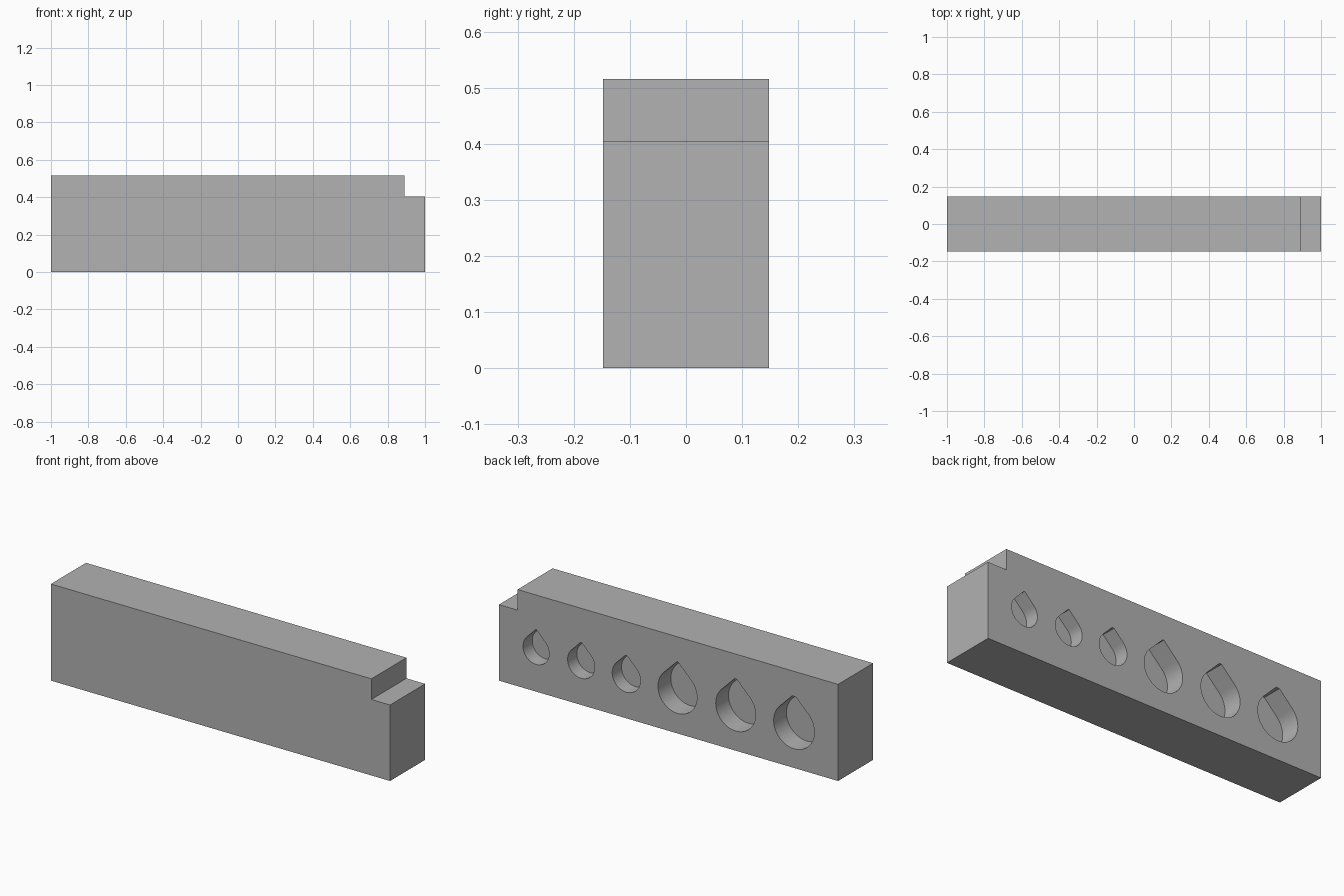
import bpy, bmesh, math

if "Cube" in bpy.data.objects:
    bpy.data.objects.remove(bpy.data.objects["Cube"])

HALF_Y = 0.1475
HOLE_Z = 0.222

grey = bpy.data.materials.new("plain_grey")
grey.diffuse_color = (0.445, 0.445, 0.445, 1)
grey.use_nodes = True
grey.node_tree.nodes["Principled BSDF"].inputs["Base Color"].default_value = grey.diffuse_color


def extrude_profile(name, points, y0, y1):
    """Solid made from an (x, z) outline swept along y."""
    bm = bmesh.new()
    face = bm.faces.new([bm.verts.new((x, y0, z)) for x, z in points])
    swept = bmesh.ops.extrude_face_region(bm, geom=[face])["geom"]
    verts = [v for v in swept if isinstance(v, bmesh.types.BMVert)]
    bmesh.ops.translate(bm, verts=verts, vec=(0, y1 - y0, 0))
    bmesh.ops.recalc_face_normals(bm, faces=bm.faces)
    mesh = bpy.data.meshes.new(name)
    bm.to_mesh(mesh)
    bm.free()
    mesh.materials.append(grey)
    obj = bpy.data.objects.new(name, mesh)
    bpy.context.collection.objects.link(obj)
    return obj


def teardrop(cx, r, top):
    """Circle with a 45 degree peak, clipped flat at the given height."""
    pts = []
    for i in range(49):
        a = math.radians(135 + 270 * i / 48)
        pts.append((cx + r * math.cos(a), HOLE_Z + r * math.sin(a)))
    half = max(math.sqrt(2) * r - top, 0.001)
    return pts + [(cx + half, HOLE_Z + top), (cx - half, HOLE_Z + top)]


# Block with a stepped corner
block = extrude_profile("block", [(-1, 0), (1, 0), (1, 0.405), (0.89, 0.405),
                                  (0.89, 0.515), (-1, 0.515)], -HALF_Y, HALF_Y)

# Blind teardrop holes in the back: x, radius, peak height, depth
holes = [(0.781, 0.077, 0.109, 0.078), (0.515, 0.080, 0.111, 0.078),
         (0.249, 0.083, 0.112, 0.078), (-0.053, 0.115, 0.160, 0.108),
         (-0.396, 0.1175, 0.160, 0.108), (-0.740, 0.120, 0.160, 0.108)]
cutters = []
for x, r, top, depth in holes:
    cutter = extrude_profile("hole_cutter", teardrop(x, r, top),
                             HALF_Y - depth, HALF_Y + 0.05)
    cutter.hide_render = True
    cutters.append(cutter)
    cut = block.modifiers.new("hole", "BOOLEAN")
    cut.object = cutter
    cut.solver = "EXACT"

# Apply the cuts and remove the helpers
bpy.context.view_layer.objects.active = block
block.select_set(True)
for cut in list(block.modifiers):
    bpy.ops.object.modifier_apply(modifier=cut.name)
for cutter in cutters:
    bpy.data.objects.remove(cutter)
bpy.ops.object.shade_smooth_by_angle(angle=math.radians(30))
